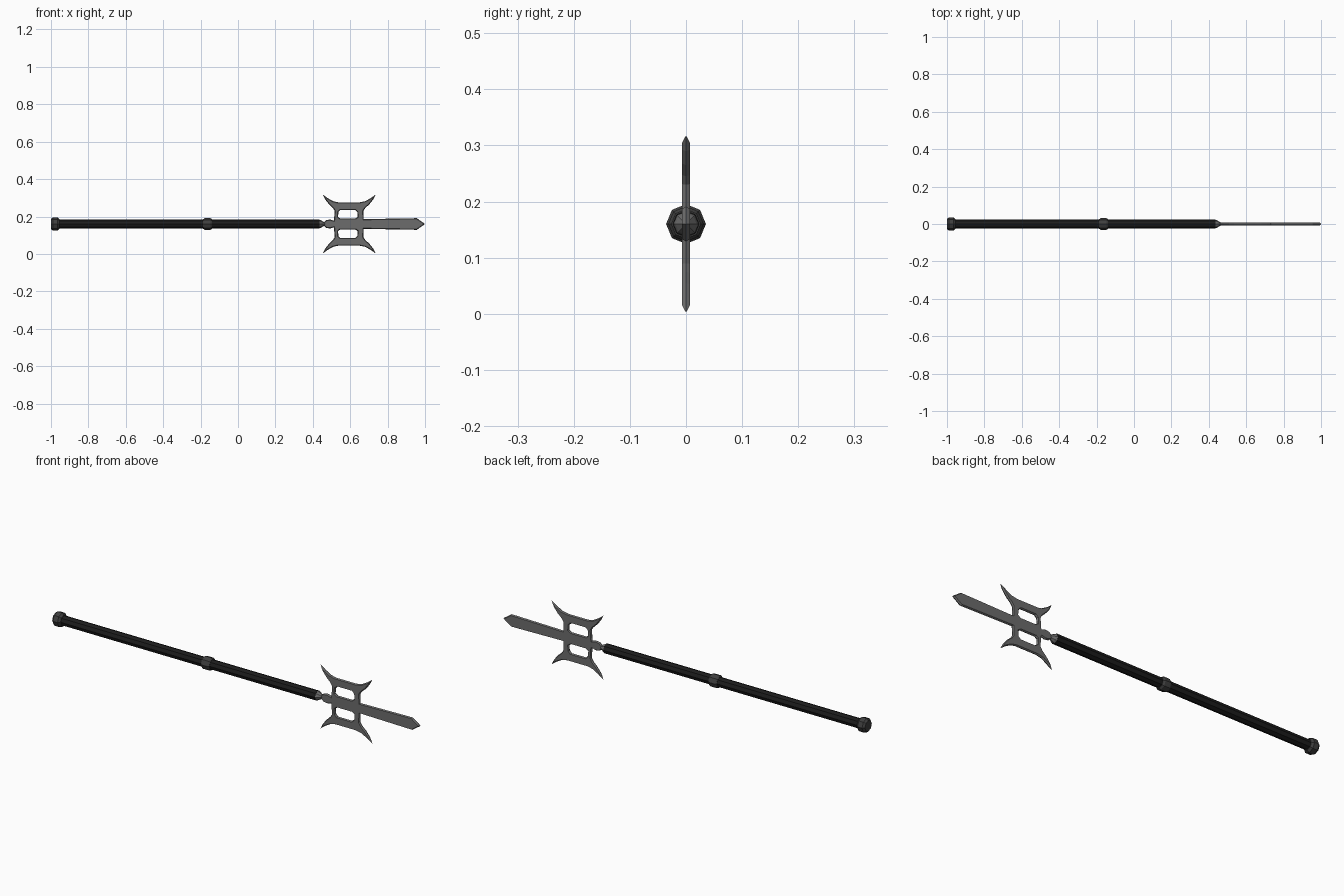
import bpy, bmesh, math

if "Cube" in bpy.data.objects:
    bpy.data.objects.remove(bpy.data.objects["Cube"])

AXIS_Z = 0.16   # height of the weapon's long axis
SIDES = 8


def material(name, v):
    m = bpy.data.materials.new(name)
    m.diffuse_color = (v, v, v, 1)
    m.use_nodes = True
    m.node_tree.nodes["Principled BSDF"].inputs["Base Color"].default_value = m.diffuse_color
    return m


black = material("black grip", 0.012)
dark = material("dark iron", 0.05)
steel = material("grey steel", 0.15)


def finish(bm, name, mat):
    bmesh.ops.recalc_face_normals(bm, faces=bm.faces)
    me = bpy.data.meshes.new(name)
    bm.to_mesh(me)
    bm.free()
    me.materials.append(mat)
    ob = bpy.data.objects.new(name, me)
    ob.location.z = AXIS_Z
    bpy.context.collection.objects.link(ob)
    return ob


def lathe(name, profile, mat):
    """Faceted solid around the x axis from (x, radius) pairs."""
    bm = bmesh.new()
    rings = []
    for x, r in profile:
        rings.append([bm.verts.new((x, r * math.cos(2 * math.pi * i / SIDES),
                                    r * math.sin(2 * math.pi * i / SIDES)))
                      for i in range(SIDES)])
    for a, b in zip(rings, rings[1:]):
        for i in range(SIDES):
            j = (i + 1) % SIDES
            bm.faces.new((a[i], a[j], b[j], b[i]))
    bm.faces.new(rings[0])
    bm.faces.new(rings[-1])
    return finish(bm, name, mat)


# Pole, end cap, middle collar and neck
lathe("shaft", [(-0.98, 0.024), (0.437, 0.024)], black)
lathe("end_cap", [(-1.0, 0.027), (-0.99, 0.0355), (-0.965, 0.0355), (-0.955, 0.027)], dark)
lathe("collar", [(-0.186, 0.026), (-0.178, 0.0315), (-0.148, 0.0315), (-0.14, 0.026)], dark)
lathe("neck", [(0.435, 0.023), (0.446, 0.019), (0.465, 0.007)], steel)

# Blade outline: upper half from neck to tip, mirrored below
upper = [(0.448, 0.008), (0.458, 0.009), (0.472, 0.021), (0.492, 0.024), (0.513, 0.018),
         (0.517, 0.07), (0.508, 0.085), (0.487, 0.105), (0.467, 0.13), (0.453, 0.158),
         (0.48, 0.138), (0.508, 0.122), (0.535, 0.116), (0.65, 0.116), (0.68, 0.122),
         (0.709, 0.138), (0.737, 0.158), (0.722, 0.13), (0.702, 0.105), (0.68, 0.085),
         (0.67, 0.07), (0.672, 0.026), (0.956, 0.031)]
outline = upper + [(1.0, 0)] + [(x, -z) for x, z in reversed(upper)]
# Windows between the blade core and the crescent arms
window = [(0.535, 0.038), (0.545, 0.03), (0.628, 0.03), (0.64, 0.038),
          (0.638, 0.064), (0.628, 0.074), (0.547, 0.074), (0.537, 0.064)]

bm = bmesh.new()
for loop in (outline, window, [(x, -z) for x, z in window]):
    vs = [bm.verts.new((x, 0, z)) for x, z in loop]
    for a, b in zip(vs, vs[1:] + vs[:1]):
        bm.edges.new((a, b))
bmesh.ops.triangle_fill(bm, use_beauty=True, use_dissolve=False,
                        edges=bm.edges[:], normal=(0, -1, 0))
for f in bm.faces:
    f.normal_update()
    if f.normal.y > 0:
        f.normal_flip()
# Sharpened edge: inset the flat face and raise it to the front
rim = set(bm.verts)
bmesh.ops.inset_region(bm, faces=bm.faces[:], thickness=0.004, depth=0,
                       use_boundary=True, use_even_offset=True)
edge = {v for e in bm.edges if e.is_boundary for v in e.verts}
for v in bm.verts:
    v.co.y = 0 if v in edge else -0.007
# Back side is the mirrored front
geom = bmesh.ops.duplicate(bm, geom=bm.verts[:] + bm.edges[:] + bm.faces[:])["geom"]
for v in geom:
    if isinstance(v, bmesh.types.BMVert):
        v.co.y *= -1
bmesh.ops.remove_doubles(bm, verts=bm.verts[:], dist=0.0001)
finish(bm, "blade", steel)
